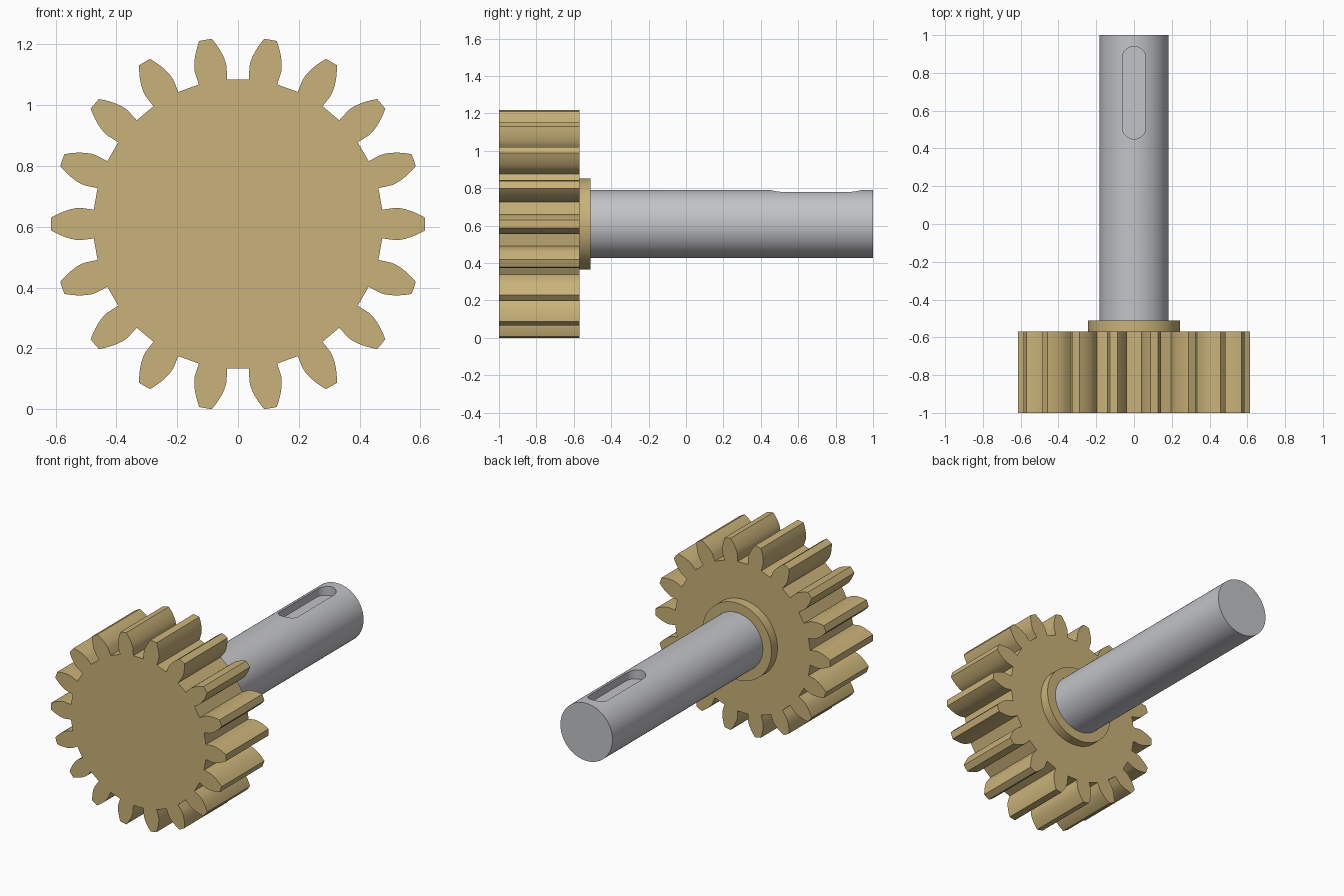
import bpy, bmesh
from math import sin, cos, tan, pi, acos, radians
from mathutils import Matrix

cube = bpy.data.objects.get("Cube")
if cube:
    bpy.data.objects.remove(cube, do_unlink=True)

# Gear proportions: involute teeth, 20 degree pressure angle
TEETH = 18
OUTER = 0.615
MODULE = OUTER / (TEETH / 2 + 1)
PITCH = MODULE * TEETH / 2
ROOT = PITCH - 1.25 * MODULE
BASE = PITCH * cos(radians(20))
SHAFT_RADIUS = 0.183


def involute(a):
    return tan(a) - a


def half_angle(r):
    """Half of the tooth's angular width at radius r."""
    start = pi / (2 * TEETH) + involute(radians(20))
    return start - involute(acos(min(1, BASE / r)))


TIP_HALF = half_angle(OUTER)
AXIS_Z = OUTER * cos(pi / TEETH - TIP_HALF)


def material(name, colour):
    mat = bpy.data.materials.new(name)
    mat.use_nodes = True
    mat.diffuse_color = colour
    mat.node_tree.nodes["Principled BSDF"].inputs["Base Color"].default_value = colour
    return mat


brass = material("brass", (0.587, 0.448, 0.192, 1))
steel = material("steel", (0.54, 0.547, 0.57, 1))


def prism(name, outline, start, end, mat, to_world):
    """Extrude a 2D outline between two heights, then place it."""
    bm = bmesh.new()
    face = bm.faces.new([bm.verts.new((x, y, start)) for x, y in outline])
    top = bmesh.ops.extrude_face_region(bm, geom=[face])["geom"]
    verts = [v for v in top if isinstance(v, bmesh.types.BMVert)]
    bmesh.ops.translate(bm, verts=verts, vec=(0, 0, end - start))
    bm.transform(to_world)
    bmesh.ops.recalc_face_normals(bm, faces=bm.faces)
    mesh = bpy.data.meshes.new(name)
    bm.to_mesh(mesh)
    bm.free()
    mesh.materials.append(mat)
    obj = bpy.data.objects.new(name, mesh)
    bpy.context.collection.objects.link(obj)
    return obj


def activate(obj):
    bpy.ops.object.select_all(action="DESELECT")
    obj.select_set(True)
    bpy.context.view_layer.objects.active = obj


def smooth(obj, angle):
    activate(obj)
    bpy.ops.object.shade_smooth_by_angle(angle=radians(angle))


def polar(r, a):
    return (r * cos(a), r * sin(a))


def circle(r, n=96):
    return [polar(r, 2 * pi * i / n) for i in range(n)]


# The axle runs along y: local z becomes world y
ALONG_Y = Matrix.Translation((0, 0, AXIS_Z)) @ Matrix.Rotation(-pi / 2, 4, "X")

# Toothed wheel
STEPS = 6
flank = [(ROOT, half_angle(BASE) - 0.003)]
for i in range(STEPS + 1):
    r = BASE + (OUTER - BASE) * i / STEPS
    flank.append((r, half_angle(r)))
outline = []
for t in range(TEETH):
    mid = 2 * pi * t / TEETH
    outline += [polar(r, mid - h) for r, h in flank]
    outline.append(polar(OUTER, mid))
    outline += [polar(r, mid + h) for r, h in reversed(flank)]
gear = prism("gear_wheel", outline, -1, -0.57, brass, ALONG_Y)
smooth(gear, 18)

# Raised collar behind the wheel
collar = prism("gear_collar", circle(0.244), -0.57, -0.51, brass, ALONG_Y)
smooth(collar, 30)

# Shaft with a round-ended keyway cut in the top
shaft = prism("shaft", circle(SHAFT_RADIUS), -0.52, 1, steel, ALONG_Y)
KEY_R, KEY_START, KEY_END, KEY_DEPTH = 0.062, 0.45, 0.94, 0.06
slot = []
for centre, turn in ((KEY_END - KEY_R, 0), (KEY_START + KEY_R, pi)):
    for i in range(17):
        x, y = polar(KEY_R, turn + pi * i / 16)
        slot.append((x, centre + y))
floor_z = AXIS_Z + SHAFT_RADIUS - KEY_DEPTH
cutter = prism("keyway_cutter", slot, floor_z, floor_z + 0.2, steel, Matrix())
cutter.hide_render = True
cut = shaft.modifiers.new("keyway", "BOOLEAN")
cut.operation = "DIFFERENCE"
cut.solver = "EXACT"
cut.object = cutter
activate(shaft)
bpy.ops.object.modifier_apply(modifier=cut.name)
bpy.data.objects.remove(cutter, do_unlink=True)
smooth(shaft, 30)
